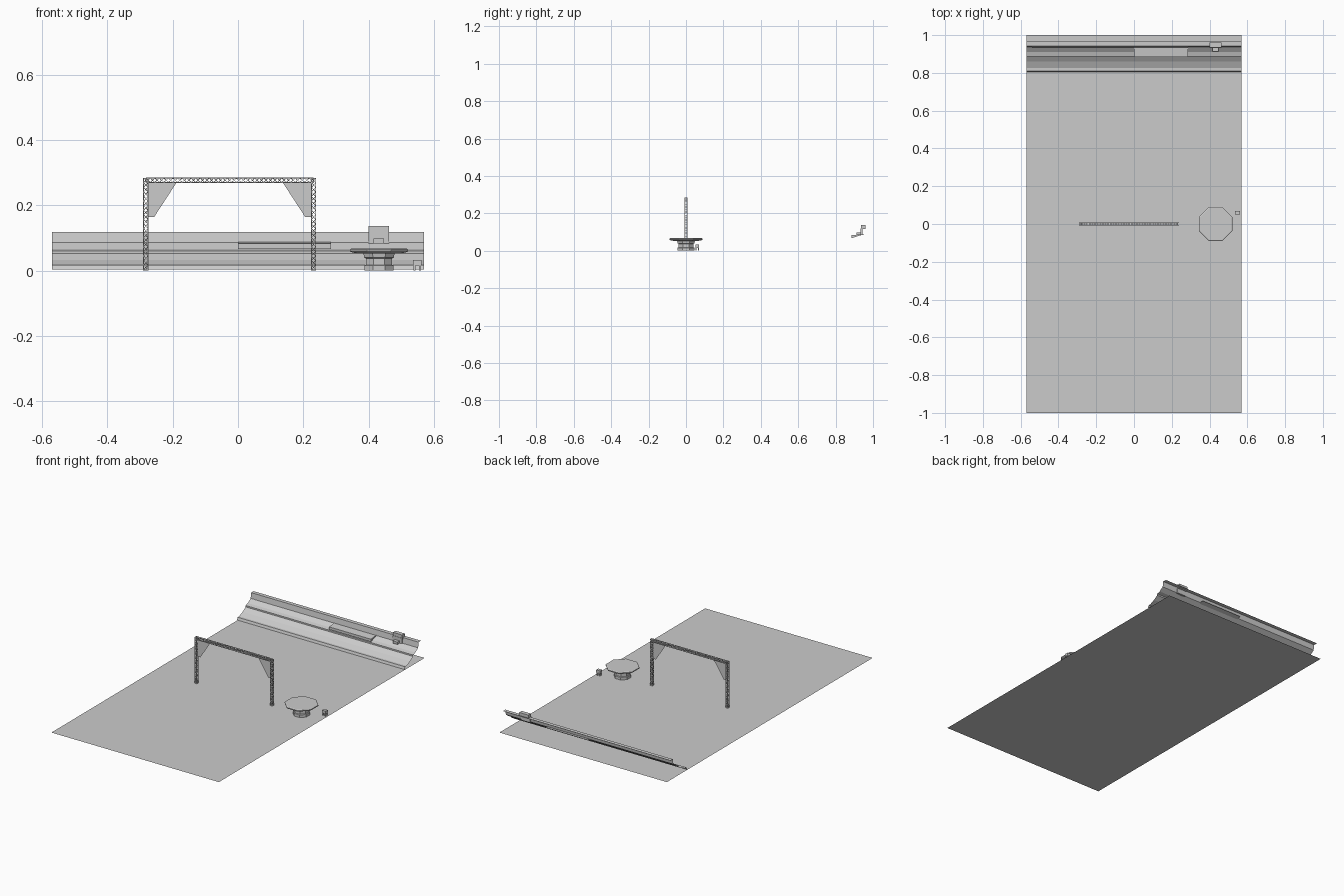
import bpy, math
from mathutils import Vector

if "Cube" in bpy.data.objects:
    bpy.data.objects.remove(bpy.data.objects["Cube"])

HALF_X = 0.57


def mesh_object(name, verts, faces):
    me = bpy.data.meshes.new(name)
    me.from_pydata([tuple(v) for v in verts], [], faces)
    me.update()
    ob = bpy.data.objects.new(name, me)
    bpy.context.collection.objects.link(ob)
    return ob


def sheet(name, profile, x0, x1):
    """Open (y, z) profile swept along x."""
    verts, faces = [], []
    for y, z in profile:
        verts += [(x0, y, z), (x1, y, z)]
    for i in range(len(profile) - 1):
        a = 2 * i
        faces.append((a, a + 1, a + 3, a + 2))
    return mesh_object(name, verts, faces)


def prism(name, profile, x0, x1):
    """Closed (y, z) profile swept along x with end caps."""
    n = len(profile)
    verts = [(x, y, z) for x in (x0, x1) for y, z in profile]
    faces = [(i, (i + 1) % n, n + (i + 1) % n, n + i) for i in range(n)]
    faces += [tuple(reversed(range(n))), tuple(range(n, 2 * n))]
    return mesh_object(name, verts, faces)


def box(name, x0, x1, y0, y1, z0, z1):
    # y-z outline is listed so that the side faces point outward
    return prism(name, [(y0, z0), (y0, z1), (y1, z1), (y1, z0)][::-1], x0, x1)


def lathe(name, cx, cy, rings, sides=8):
    """Stack of regular polygon rings given as (flat radius, z)."""
    verts, faces = [], []
    for r, z in rings:
        rr = r / math.cos(math.pi / sides)
        for k in range(sides):
            a = 2 * math.pi * (k + 0.5) / sides
            verts.append((cx + rr * math.cos(a), cy + rr * math.sin(a), z))
    for i in range(len(rings) - 1):
        for k in range(sides):
            a, b = i * sides + k, i * sides + (k + 1) % sides
            faces.append((a, b, b + sides, a + sides))
    faces.append(tuple(reversed(range(sides))))
    last = (len(rings) - 1) * sides
    faces.append(tuple(range(last, last + sides)))
    return mesh_object(name, verts, faces)


def add_bar(verts, faces, p, q, r):
    d = (q - p).normalized()
    ref = Vector((0, 1, 0)) if abs(d.y) < 0.9 else Vector((1, 0, 0))
    u = d.cross(ref).normalized() * r
    v = d.cross(u).normalized() * r
    b = len(verts)
    for c in (p, q):
        verts += [c + u + v, c - u + v, c - u - v, c + u - v]
    for i in range(4):
        j = (i + 1) % 4
        faces.append((b + i, b + j, b + 4 + j, b + 4 + i))
    faces += [(b + 3, b + 2, b + 1, b), (b + 4, b + 5, b + 6, b + 7)]


def truss(name, start, end, w=0.0065, chord=0.0013, lace=0.0009):
    """Square lattice girder: four chords and zigzag lacing on each side."""
    start, end = Vector(start), Vector(end)
    d = end - start
    bays = max(2, round(d.length / 0.014))
    u = Vector((0, w, 0))
    v = d.normalized().cross(Vector((0, 1, 0))) * w
    corners = [u + v, u - v, -u - v, -u + v]
    verts, faces = [], []
    for i in range(4):
        a, b = corners[i], corners[(i + 1) % 4]
        add_bar(verts, faces, start + a, end + a, chord)
        for k in range(bays):
            p, q = start + d * (k / bays), start + d * ((k + 1) / bays)
            s, t = (a, b) if k % 2 == 0 else (b, a)
            add_bar(verts, faces, p + s, q + t, lace)
        for p in (start, end):
            add_bar(verts, faces, p + a, p + b, lace)
    return mesh_object(name, verts, faces)


# Ground and the long stepped bank along the back
sheet("ground", [(-1, 0), (1, 0)], -HALF_X, HALF_X)
sheet("stepped_bank", [(0.805, 0.003), (0.81, 0.018), (0.825, 0.018), (0.86, 0.033),
                       (0.888, 0.052), (0.888, 0.061), (0.91, 0.067), (0.937, 0.086),
                       (0.942, 0.119), (0.966, 0.119)], -HALF_X, HALF_X)

# Wall panels, sloping ledge and small booth on the bank
for name, x0, x1 in (("wall_panel_long", -0.54, 0.0), ("wall_panel_short", 0.0, 0.285)):
    sheet(name, [(0.934, 0.087), (0.937, 0.107)], x0, x1)
prism("ledge", [(0.885, 0.067), (0.935, 0.083), (0.957, 0.09), (0.885, 0.083)], 0.0, 0.285)
box("booth", 0.40, 0.463, 0.935, 0.96, 0.115, 0.137)
box("booth_front", 0.40, 0.463, 0.933, 0.943, 0.084, 0.118)
box("booth_step", 0.415, 0.447, 0.912, 0.936, 0.083, 0.098)

# Lattice gate
CX, HALF, TOP = -0.0255, 0.257, 0.277
for side, s in (("left", -1), ("right", 1)):
    x = CX + s * HALF
    truss(side + "_gate_post", (x, 0.0, 0.003), (x, 0.0, TOP + 0.0065))
    box(side + "_gate_foot", x - 0.008, x + 0.008, -0.008, 0.008, 0.0, 0.004)
    inner = x - s * 0.007
    mesh_object(side + "_gate_gusset",
                [(inner, 0, 0.271), (CX + s * 0.162, 0, 0.271),
                 (CX + s * 0.231, 0, 0.165), (inner, 0, 0.165)], [(0, 1, 2, 3)])
truss("gate_beam", (CX - HALF, 0, TOP), (CX + HALF, 0, TOP))

# Octagonal platform on a stepped pedestal
lathe("platform_pedestal", 0.432, 0, [(0.045, 0.0), (0.045, 0.016), (0.040, 0.018),
                                      (0.040, 0.037), (0.045, 0.04), (0.048, 0.054)])
lathe("platform_top", 0.432, 0, [(0.062, 0.052), (0.086, 0.057), (0.089, 0.060),
                                 (0.089, 0.065), (0.084, 0.068)])

# Small stool beside the platform
box("stool_seat", 0.536, 0.562, 0.05, 0.07, 0.016, 0.033)
for i, x in enumerate((0.538, 0.554)):
    for j, y in enumerate((0.051, 0.064)):
        box(f"stool_leg_{i}{j}", x, x + 0.006, y, y + 0.005, 0.0, 0.016)
